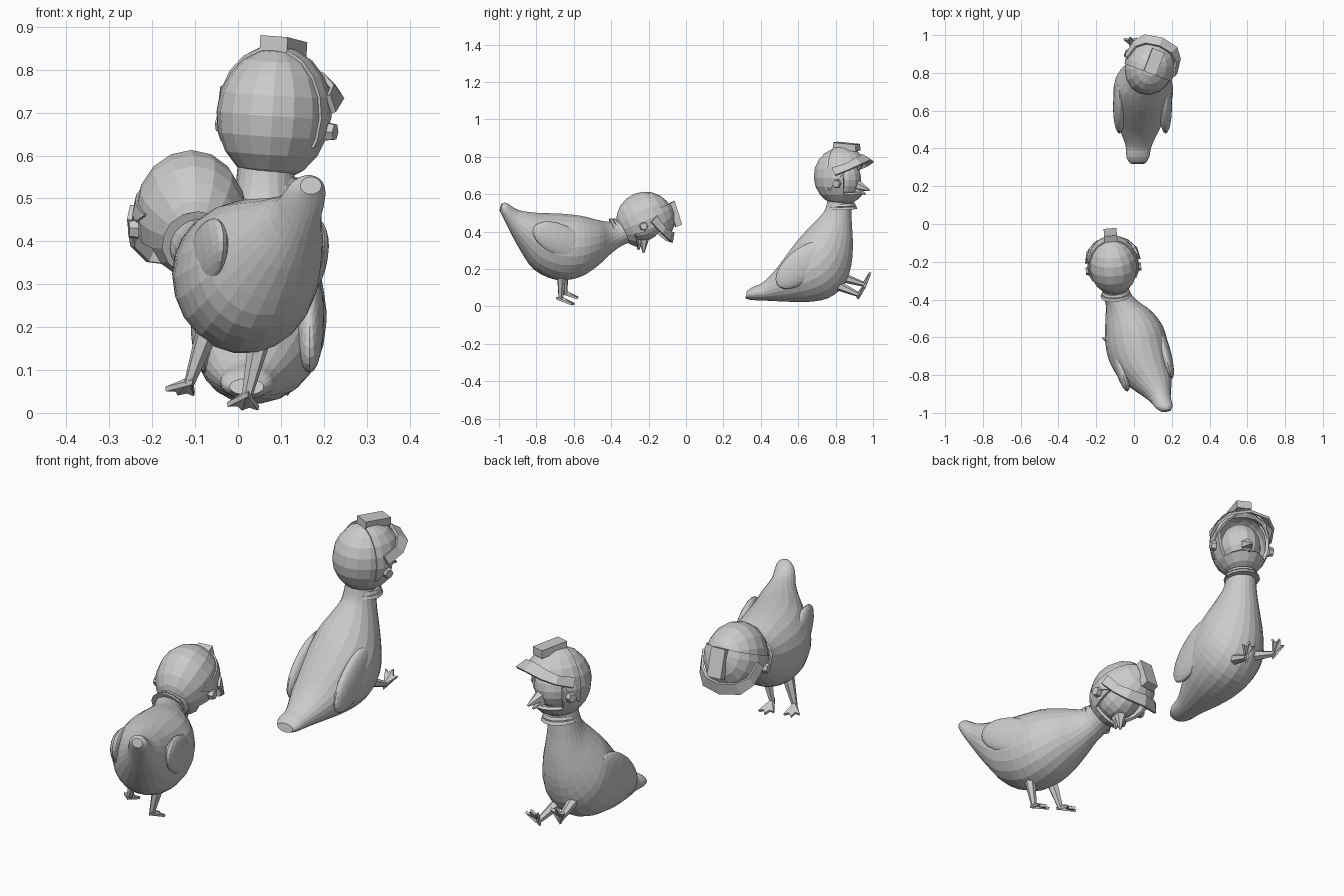
import bpy, bmesh, math
from mathutils import Vector, Matrix, Euler

if "Cube" in bpy.data.objects:
    bpy.data.objects.remove(bpy.data.objects["Cube"])


def make(name, bm, mat=Matrix(), smooth=False):
    bmesh.ops.recalc_face_normals(bm, faces=bm.faces)
    me = bpy.data.meshes.new(name)
    bm.to_mesh(me)
    bm.free()
    me.transform(mat)
    for p in me.polygons:
        p.use_smooth = smooth
    ob = bpy.data.objects.new(name, me)
    bpy.context.collection.objects.link(ob)
    return ob


def thicken(ob, t, offset):
    m = ob.modifiers.new("thickness", 'SOLIDIFY')
    m.thickness, m.offset = t, offset


def catmull(a, b, c, d, t):
    return [0.5 * (2 * q + (r - p) * t + (2 * p - 5 * q + 4 * r - s) * t * t
                   + (3 * q - p - 3 * r + s) * t ** 3) for p, q, r, s in zip(a, b, c, d)]


# Body: rings given by centre x, half width, top (y, z), bottom (y, z)
def body(name, rows, side, seg=22, sub=3):
    side = Vector(side).normalized()
    fine = []
    for i in range(len(rows) - 1):
        a, b, c, d = rows[max(i - 1, 0)], rows[i], rows[i + 1], rows[min(i + 2, len(rows) - 1)]
        fine += [catmull(a, b, c, d, k / sub) for k in range(sub)]
    fine.append(rows[-1])
    bm = bmesh.new()
    rings = []
    for x, w, yt, zt, yb, zb in fine:
        top, bot = Vector((x, yt, zt)), Vector((x, yb, zb))
        mid, half = (top + bot) / 2, (top - bot) / 2
        rings.append([bm.verts.new(mid + side * w * math.cos(a) + half * math.sin(a))
                      for a in (2 * math.pi * k / seg for k in range(seg))])
    for r, s in zip(rings, rings[1:]):
        for k in range(seg):
            j = (k + 1) % seg
            bm.faces.new((r[k], r[j], s[j], s[k]))
    bm.faces.new(rings[0])
    bm.faces.new(rings[-1])
    return make(name, bm)


def ball(name, scale, mat, u=14, v=10):
    bm = bmesh.new()
    bmesh.ops.create_uvsphere(bm, u_segments=u, v_segments=v, radius=1,
                              matrix=Matrix.Diagonal((*scale, 1)))
    return make(name, bm, mat)


def limb(name, p, q, r1, r2, seg=6):
    p, q = Vector(p), Vector(q)
    bm = bmesh.new()
    bmesh.ops.create_cone(bm, cap_ends=True, segments=seg, radius1=r1, radius2=r2, depth=(q - p).length)
    rot = (q - p).to_track_quat('Z', 'Y').to_matrix().to_4x4()
    return make(name, bm, Matrix.Translation((p + q) / 2) @ rot)


# Leg with three webbed front toes and a back toe
def leg(name, hip, ankle, toe, normal):
    limb(name, hip, ankle, 0.026, 0.012)
    a, t, n = Vector(ankle), Vector(toe), Vector(normal).normalized()
    d = t - a
    bm = bmesh.new()
    heel = bm.verts.new(a + n * 0.014)
    back = bm.verts.new(a - d * 0.35)
    fan = []
    for ang, s in ((-32, 0.95), (-16, 0.72), (0, 1.05), (16, 0.72), (32, 0.95)):
        fan.append(bm.verts.new(a + Matrix.Rotation(math.radians(ang), 3, n) @ d * s))
    for u, v in zip(fan, fan[1:]):
        bm.faces.new((heel, u, v))
    bm.faces.new((heel, back, fan[0]))
    bm.faces.new((heel, fan[-1], back))
    thicken(make(name + "_foot", bm), 0.012, 0)


# Helmeted head, built facing +y around the origin and then placed
def head(name, mat):
    size = (0.13, 0.15, 0.155)
    bm = bmesh.new()
    bmesh.ops.create_uvsphere(bm, u_segments=16, v_segments=10, radius=1, matrix=Matrix.Diagonal((*size, 1)))
    gone = []
    for f in bm.faces:
        c = f.calc_center_median()
        if (c.y > 0.055 and -0.08 < c.z < 0.1) or c.z < -0.142:
            gone.append(f)
    bmesh.ops.delete(bm, geom=gone, context='FACES')
    thicken(make(name + "_helmet_shell", bm, mat), 0.014, -1)

    # raised band running from ear to ear over the crown
    bm = bmesh.new()
    bmesh.ops.create_uvsphere(bm, u_segments=16, v_segments=10, radius=1,
                              matrix=Matrix.Diagonal((*[s * 1.05 for s in size], 1)))
    for co, no in (((0, -0.03, 0), (0, 1, 0)), ((0, 0, -0.07), (0, 0, 1)),
                   ((0, 0.055, 0.02), (0, -1, 0.9))):
        bmesh.ops.bisect_plane(bm, geom=bm.verts[:] + bm.edges[:] + bm.faces[:], plane_co=co,
                               plane_no=no, clear_inner=True)
    thicken(make(name + "_helmet_band", bm, mat), 0.012, -1)

    # peaked visor brim
    half = [((0.132, 0.0, 0.055), (0.142, 0.02, 0.015)),
            ((0.112, 0.075, 0.075), (0.13, 0.1, 0.045)),
            ((0.07, 0.11, 0.1), (0.09, 0.15, 0.07)),
            ((0.0, 0.122, 0.115), (0.0, 0.168, 0.085))]
    path = half + [tuple((-x, y, z) for x, y, z in p) for p in half[-2::-1]]
    bm = bmesh.new()
    pairs = [[bm.verts.new(v) for v in p] for p in path]
    for p, q in zip(pairs, pairs[1:]):
        bm.faces.new((p[0], p[1], q[1], q[0]))
    thicken(make(name + "_visor", bm, mat), 0.012, 0)

    # crest block
    bm = bmesh.new()
    bmesh.ops.create_cube(bm, size=1, matrix=Matrix.Translation((0, 0.035, 0.166))
                          @ Matrix.Diagonal((0.068, 0.13, 0.036, 1)))
    for v in bm.verts:
        if v.co.y > 0.035:
            v.co.z -= 0.012
    make(name + "_crest", bm, mat)

    # hexagonal ear bolts
    for s in (-1, 1):
        bm = bmesh.new()
        bmesh.ops.create_cone(bm, cap_ends=True, segments=6, radius1=0.024, radius2=0.02, depth=0.022,
                              matrix=Matrix.Translation((s * 0.136, 0.025, -0.03))
                              @ Matrix.Rotation(s * math.pi / 2, 4, 'Y'))
        make(name + "_ear_bolt", bm, mat)

    # neck collar: two stacked rings
    for z, r in ((-0.15, 0.074), (-0.168, 0.082)):
        bm = bmesh.new()
        bmesh.ops.create_cone(bm, cap_ends=True, segments=14, radius1=r, radius2=r - 0.006, depth=0.014,
                              matrix=Matrix.Translation((0, 0, z)))
        make(name + "_collar", bm, mat)

    # face and beak
    ball(name + "_face", (0.092, 0.1, 0.105), mat @ Matrix.Translation((0, 0.008, -0.015)))
    for part, z, r, tip in (("upper_beak", -0.04, 0.036, (0, 0.16, -0.075)),
                            ("lower_beak", -0.065, 0.026, (0, 0.135, -0.095))):
        b = limb(name + "_" + part, (0, 0.075, z), tip, r, 0.005)
        b.data.transform(mat)


# Standing bird, head lowered
body("standing_body", [
    (0.17, 0.025, -0.985, 0.55, -0.995, 0.51),
    (0.16, 0.045, -0.96, 0.553, -0.975, 0.47),
    (0.135, 0.06, -0.90, 0.517, -0.94, 0.40),
    (0.095, 0.105, -0.82, 0.503, -0.885, 0.30),
    (0.05, 0.145, -0.74, 0.50, -0.81, 0.195),
    (0.02, 0.163, -0.65, 0.496, -0.69, 0.14),
    (0.0, 0.155, -0.56, 0.485, -0.57, 0.155),
    (-0.03, 0.122, -0.48, 0.465, -0.475, 0.215),
    (-0.065, 0.085, -0.43, 0.455, -0.41, 0.275),
    (-0.09, 0.07, -0.39, 0.455, -0.35, 0.32),
    (-0.1, 0.066, -0.33, 0.48, -0.28, 0.35)], (1, 0.15, 0))
leg("standing_left_leg", (-0.075, -0.655, 0.18), (-0.115, -0.645, 0.065), (-0.14, -0.58, 0.047), (0.1, 0.2, 1))
leg("standing_right_leg", (0.05, -0.665, 0.17), (0.02, -0.67, 0.035), (0.01, -0.6, 0.012), (0.1, 0.2, 1))
head("standing", Matrix.Translation((-0.11, -0.22, 0.463))
     @ Euler((math.radians(-67), 0, math.radians(5))).to_matrix().to_4x4())

# Sitting bird, head upright
body("sitting_body", [
    (0.02, 0.04, 0.325, 0.08, 0.317, 0.042),
    (0.02, 0.06, 0.355, 0.103, 0.35, 0.034),
    (0.025, 0.07, 0.405, 0.125, 0.43, 0.03),
    (0.03, 0.105, 0.47, 0.187, 0.53, 0.025),
    (0.04, 0.14, 0.54, 0.28, 0.645, 0.022),
    (0.048, 0.157, 0.60, 0.36, 0.76, 0.042),
    (0.05, 0.152, 0.655, 0.42, 0.845, 0.11),
    (0.055, 0.12, 0.70, 0.465, 0.885, 0.22),
    (0.06, 0.088, 0.735, 0.505, 0.893, 0.34),
    (0.062, 0.072, 0.75, 0.54, 0.887, 0.45),
    (0.065, 0.066, 0.76, 0.59, 0.885, 0.56)], (1, 0, 0))
leg("sitting_left_leg", (0.0, 0.835, 0.155), (-0.015, 0.96, 0.115), (-0.02, 0.985, 0.18), (0, -1, 0.3))
leg("sitting_right_leg", (0.095, 0.815, 0.11), (0.12, 0.93, 0.06), (0.135, 0.96, 0.12), (0, -1, 0.3))
head("sitting", Matrix.Translation((0.083, 0.83, 0.695))
     @ Matrix.Rotation(math.radians(-21), 4, 'Z') @ Matrix.Rotation(math.radians(4), 4, 'Y'))

# Folded wings lying nearly flush with the flanks
for bird, c, off, pitch, yaw, size in (
        ("standing", (0.04, -0.70, 0.35), 0.122, -24, 16, (0.034, 0.17, 0.085)),
        ("sitting", (0.045, 0.62, 0.22), 0.122, 40, 0, (0.034, 0.17, 0.085))):
    for s in (-1, 1):
        rot = Matrix.Rotation(math.radians(yaw), 4, 'Z') @ Matrix.Rotation(math.radians(pitch), 4, 'X')
        ball(bird + "_wing", size, Matrix.Translation(c) @ rot @ Matrix.Translation((s * off, 0, 0)), 20, 14)
